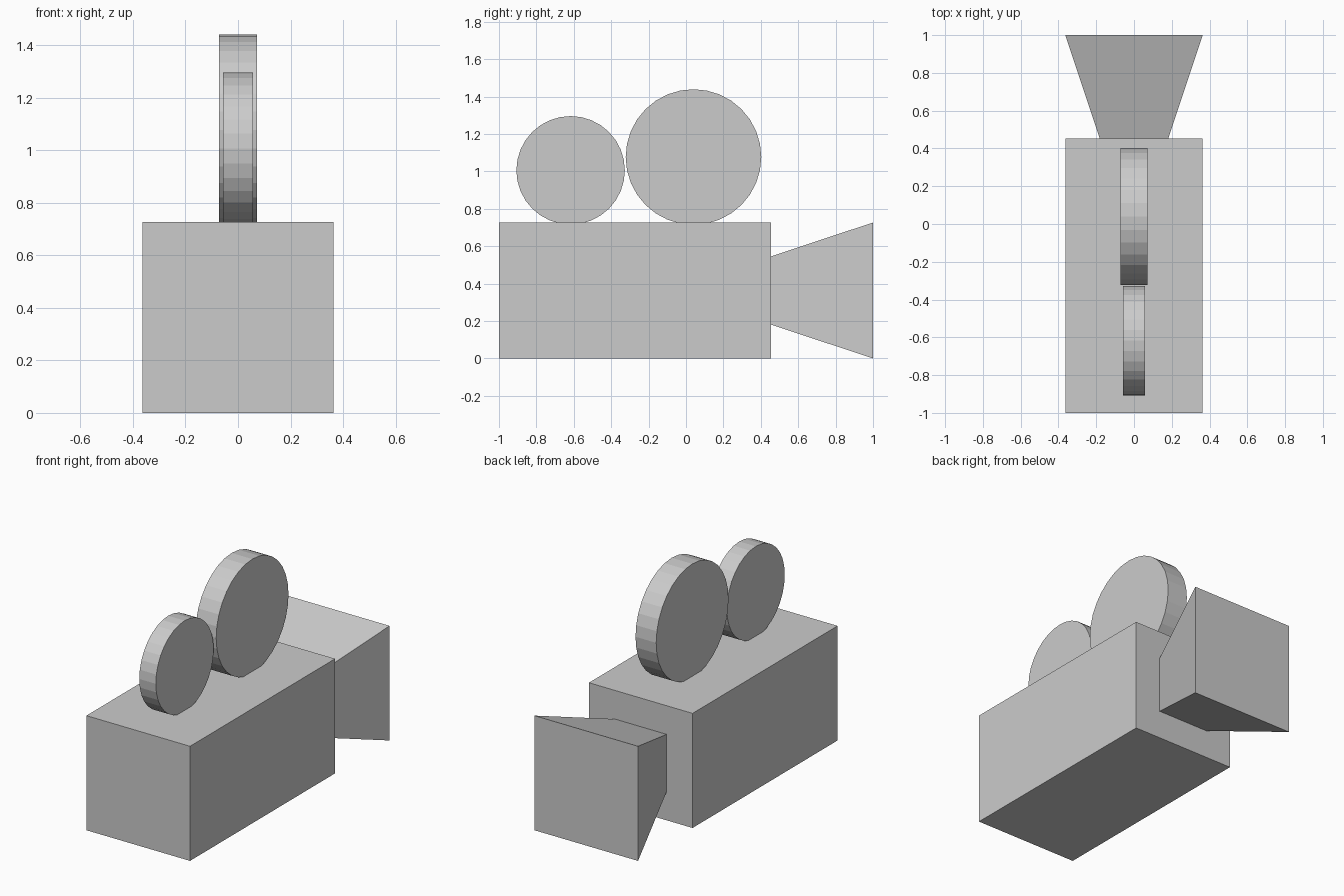
import bpy
import bmesh
from math import pi, sqrt
from mathutils import Matrix

default_cube = bpy.data.objects.get("Cube")
if default_cube:
    bpy.data.objects.remove(default_cube, do_unlink=True)

# Single neutral grey for every part
grey = bpy.data.materials.new("plain_grey")
grey.use_nodes = True
colour = (0.6, 0.6, 0.6, 1)
grey.diffuse_color = colour
grey.node_tree.nodes["Principled BSDF"].inputs["Base Color"].default_value = colour


def add_part(name, bm, location):
    bmesh.ops.recalc_face_normals(bm, faces=bm.faces)
    mesh = bpy.data.meshes.new(name)
    bm.to_mesh(mesh)
    bm.free()
    mesh.materials.append(grey)
    part = bpy.data.objects.new(name, mesh)
    part.location = location
    bpy.context.collection.objects.link(part)
    return part


HALF = 0.3635        # half the width and height of the body
BODY_BACK = 0.4535   # where the body meets the lens hood

# Camera body
bm = bmesh.new()
length = BODY_BACK + 1
bmesh.ops.create_cube(bm, size=1, matrix=Matrix.Diagonal((2 * HALF, length, 2 * HALF, 1)))
add_part("camera_body", bm, (0, BODY_BACK - length / 2, HALF))

# Lens hood: square frustum widening away from the body along +y
bm = bmesh.new()
depth = 1 - BODY_BACK
bmesh.ops.create_cone(bm, cap_ends=True, segments=4, depth=depth,
                      radius1=HALF * sqrt(2) / 2, radius2=HALF * sqrt(2),
                      matrix=Matrix.Rotation(-pi / 2, 4, "X") @ Matrix.Rotation(pi / 4, 4, "Z"))
add_part("lens_hood", bm, (0, BODY_BACK + depth / 2, HALF))


# Film reels: flat-shaded discs standing on the body, axles along x
def film_reel(name, radius, width, y, z):
    bm = bmesh.new()
    bmesh.ops.create_cone(bm, cap_ends=True, segments=32, depth=width,
                          radius1=radius, radius2=radius,
                          matrix=Matrix.Rotation(pi / 2, 4, "Y"))
    add_part(name, bm, (0, y, z))


film_reel("large_film_reel", 0.3625, 0.145, 0.04, 1.077)
film_reel("small_film_reel", 0.29, 0.116, -0.617, 1.006)
